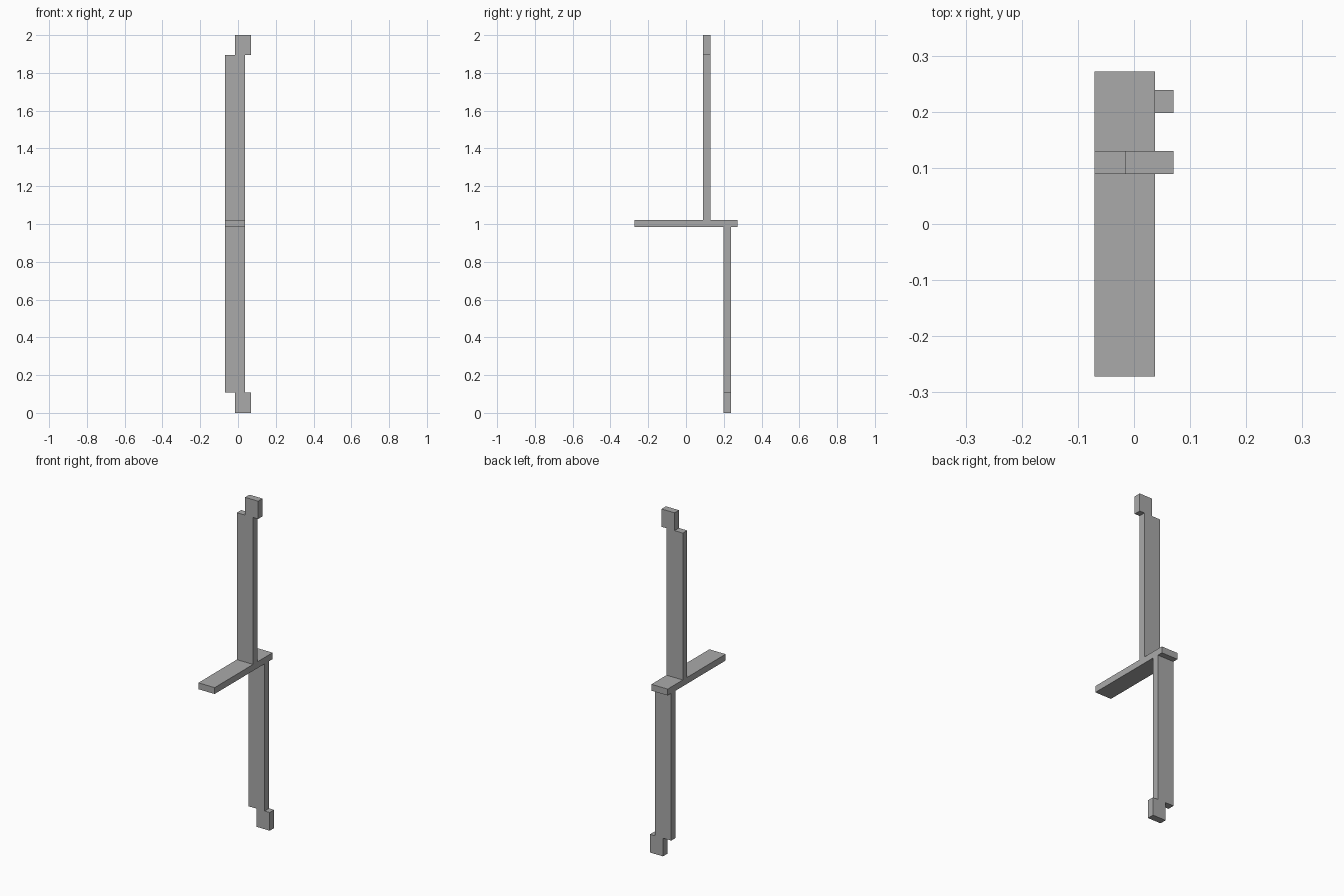
import bpy, bmesh

if "Cube" in bpy.data.objects:
    bpy.data.objects.remove(bpy.data.objects["Cube"])

grey = bpy.data.materials.new("plain_grey")
grey.diffuse_color = (0.4, 0.4, 0.4, 1)
grey.use_nodes = True
grey.node_tree.nodes["Principled BSDF"].inputs["Base Color"].default_value = grey.diffuse_color


def prism(name, outline, y0, y1):
    """Extrude an (x, z) outline from y0 to y1."""
    bm = bmesh.new()
    face = bm.faces.new([bm.verts.new((x, y0, z)) for x, z in outline])
    ext = bmesh.ops.extrude_face_region(bm, geom=[face])
    verts = [v for v in ext["geom"] if isinstance(v, bmesh.types.BMVert)]
    bmesh.ops.translate(bm, verts=verts, vec=(0, y1 - y0, 0))
    bmesh.ops.recalc_face_normals(bm, faces=bm.faces)
    mesh = bpy.data.meshes.new(name)
    bm.to_mesh(mesh)
    bm.free()
    mesh.materials.append(grey)
    obj = bpy.data.objects.new(name, mesh)
    bpy.context.collection.objects.link(obj)


LEFT, RIGHT = -0.07, 0.037          # width of the plate and arms
TAB_LEFT, TAB_RIGHT = -0.016, 0.07  # width of the offset end tabs
BOTTOM, TOP = 0.983, 1.021          # plate thickness


def arm_outline(root, shoulder, tip):
    """Long arm ending in a tab shifted to the right."""
    return [(LEFT, root), (RIGHT, root), (RIGHT, shoulder), (TAB_RIGHT, shoulder),
            (TAB_RIGHT, tip), (TAB_LEFT, tip), (TAB_LEFT, shoulder), (LEFT, shoulder)]


# Horizontal plate
prism("cross_plate", [(LEFT, BOTTOM), (RIGHT, BOTTOM), (RIGHT, TOP), (LEFT, TOP)], -0.272, 0.272)

# Vertical arms with end tabs
prism("upper_arm", arm_outline(TOP, 1.894, 2.0), 0.089, 0.13)
prism("lower_arm", arm_outline(BOTTOM, 0.108, 0.0), 0.198, 0.239)
